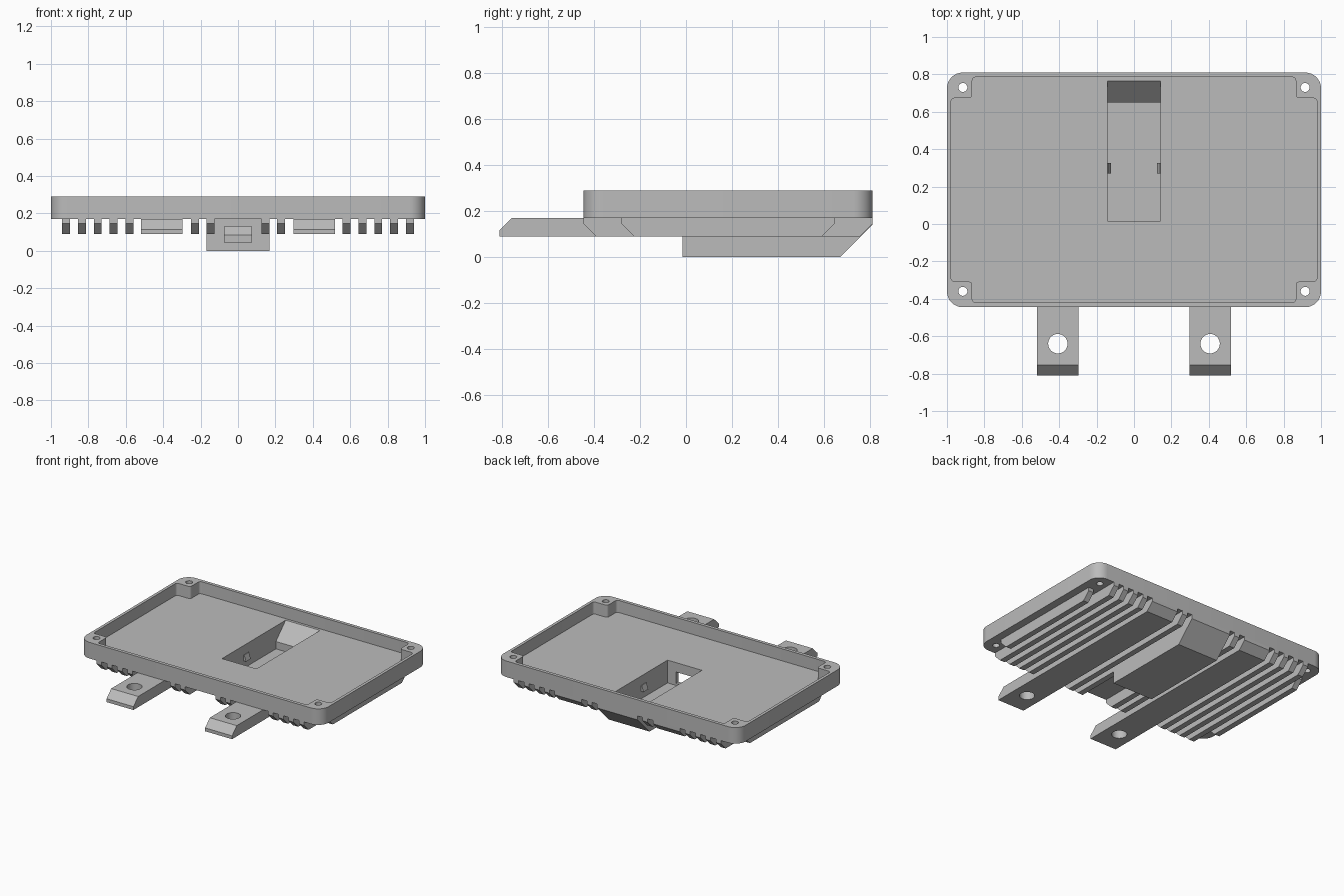
import bpy
import bmesh
import math
from mathutils import Vector

cube = bpy.data.objects.get("Cube")
if cube:
    bpy.data.objects.remove(cube, do_unlink=True)

grey = bpy.data.materials.new("plain grey")
grey.use_nodes = True
colour = (0.5, 0.5, 0.5, 1)
grey.diffuse_color = colour
grey.node_tree.nodes["Principled BSDF"].inputs["Base Color"].default_value = colour


def prism(name, outline, axis, low, high):
    """Extrude an outline along x (points are y, z) or z (points are x, y)."""
    bm = bmesh.new()
    if axis == "x":
        verts = [bm.verts.new((low, a, b)) for a, b in outline]
        step = Vector((high - low, 0, 0))
    else:
        verts = [bm.verts.new((a, b, low)) for a, b in outline]
        step = Vector((0, 0, high - low))
    face = bm.faces.new(verts)
    made = bmesh.ops.extrude_face_region(bm, geom=[face])["geom"]
    bmesh.ops.translate(bm, vec=step, verts=[v for v in made if isinstance(v, bmesh.types.BMVert)])
    bmesh.ops.recalc_face_normals(bm, faces=bm.faces)
    mesh = bpy.data.meshes.new(name)
    bm.to_mesh(mesh)
    bm.free()
    mesh.materials.append(grey)
    obj = bpy.data.objects.new(name, mesh)
    bpy.context.collection.objects.link(obj)
    return obj


def rounded(points, radius, steps=8):
    """Round every right-angled corner of an outline."""
    result = []
    for i, point in enumerate(points):
        corner = Vector(point)
        u = (Vector(points[i - 1]) - corner).normalized()
        v = (Vector(points[(i + 1) % len(points)]) - corner).normalized()
        for k in range(steps + 1):
            t = math.pi / 2 * k / steps
            p = corner + radius * (u * (1 - math.sin(t)) + v * (1 - math.cos(t)))
            result.append((p.x, p.y))
    return result


def circle(x, y, radius, count=32):
    return [(x + radius * math.cos(math.tau * k / count),
             y + radius * math.sin(math.tau * k / count)) for k in range(count)]


def rect(x0, x1, y0, y1):
    return [(x0, y0), (x1, y0), (x1, y1), (x0, y1)]


def select(obj):
    bpy.ops.object.select_all(action="DESELECT")
    obj.select_set(True)
    bpy.context.view_layer.objects.active = obj


def cut(obj, cutters):
    for cutter in cutters:
        mod = obj.modifiers.new("cut", "BOOLEAN")
        mod.operation = "DIFFERENCE"
        mod.solver = "EXACT"
        mod.object = cutter
        select(obj)
        bpy.ops.object.modifier_apply(modifier=mod.name)


def smooth(obj):
    select(obj)
    bpy.ops.object.shade_smooth_by_angle(angle=math.radians(30))


BACK, FRONT = 0.81, -0.445
TOP, BASE, FLOOR, FIN_BOTTOM = 0.29, 0.17, 0.2, 0.09
cutters = []


def cutter(*args):
    obj = prism(*args)
    obj.hide_render = True
    cutters.append(obj)
    return obj


# Cutter for the tray interior, leaving a post in each corner
x, px, y0, y1, p0, p1 = 0.978, 0.865, -0.42, 0.785, -0.308, 0.673
inside = [(-px, y0), (px, y0), (px, p0), (x, p0), (x, p1), (px, p1),
          (px, y1), (-px, y1), (-px, p1), (-x, p1), (-x, p0), (-px, p0)]
cavity = cutter("cavity_cutter", rounded(inside, 0.018, 4), "z", FLOOR, 0.4)

# Cutter for the pocket with its sloped back wall
pocket = cutter("pocket_cutter", [(0.015, 0.03), (0.65, 0.03), (0.65, 0.085),
                (0.765, FLOOR), (0.765, 0.24), (0.015, 0.24)], "x", -0.142, 0.142)
window = cutter("window_cutter", rect(-0.1, 0.1, 0.045, 0.13), "x", -0.073, 0.073)
screws = [cutter("screw_hole_cutter", circle(sx, sy, 0.024), "z", 0, 0.4)
          for sx in (-0.915, 0.915) for sy in (-0.36, 0.73)]

# Tray
tray = prism("tray", rounded(rect(-1, 1, FRONT, BACK), 0.085), "z", BASE, TOP)
cut(tray, [cavity, pocket] + screws)
smooth(tray)

# Housing under the pocket
housing = prism("connector_housing", [(-0.015, 0), (0.67, 0), (BACK, 0.14),
                (BACK, BASE), (-0.015, BASE)], "x", -0.168, 0.168)
cut(housing, [pocket, window])

# Clips on the pocket walls
for side, label in ((1, "left"), (-1, "right")):
    clip = prism(label + "_clip", rect(side * 0.122, side * 0.145, 0.27, 0.325), "z", 0.085, 0.13)
    for v in clip.data.vertices:
        if v.co.z > 0.12 and abs(v.co.x) < 0.13:
            v.co.x = side * 0.138


# Cooling fins with chamfered lower ends
def fin_profile(start, end):
    return [(start, BASE), (start, 0.145), (start + 0.055, FIN_BOTTOM),
            (end - 0.055, FIN_BOTTOM), (end, 0.145), (end, BASE)]


for side, label in ((1, "left"), (-1, "right")):
    for i in range(5):
        fx = side * (0.58 + 0.085 * i)
        ends = (-0.28, 0.645) if i == 4 else (FRONT, BACK)
        prism(f"{label}_fin_{i + 1}", fin_profile(*ends), "x", fx - 0.021, fx + 0.021)
    prism(label + "_inner_fin", fin_profile(FRONT, BACK), "x", side * 0.23 - 0.021, side * 0.23 + 0.021)
    prism(label + "_short_fin", [(FRONT, BASE), (FRONT, 0.145), (FRONT + 0.055, FIN_BOTTOM),
          (-0.015, FIN_BOTTOM), (-0.015, BASE)], "x", side * 0.147 - 0.021, side * 0.147 + 0.021)

    # Mounting bar with a bolt hole
    bar = prism(label + "_mounting_bar", [(-0.81, FIN_BOTTOM), (-0.81, 0.115), (-0.755, BASE),
                (BACK, BASE), (BACK, 0.145), (BACK - 0.055, FIN_BOTTOM)],
                "x", side * 0.407 - 0.111, side * 0.407 + 0.111)
    cut(bar, [cutter("bolt_hole_cutter", circle(side * 0.407, -0.64, 0.052), "z", 0, 0.4)])
    smooth(bar)

for obj in cutters:
    bpy.data.objects.remove(obj, do_unlink=True)
